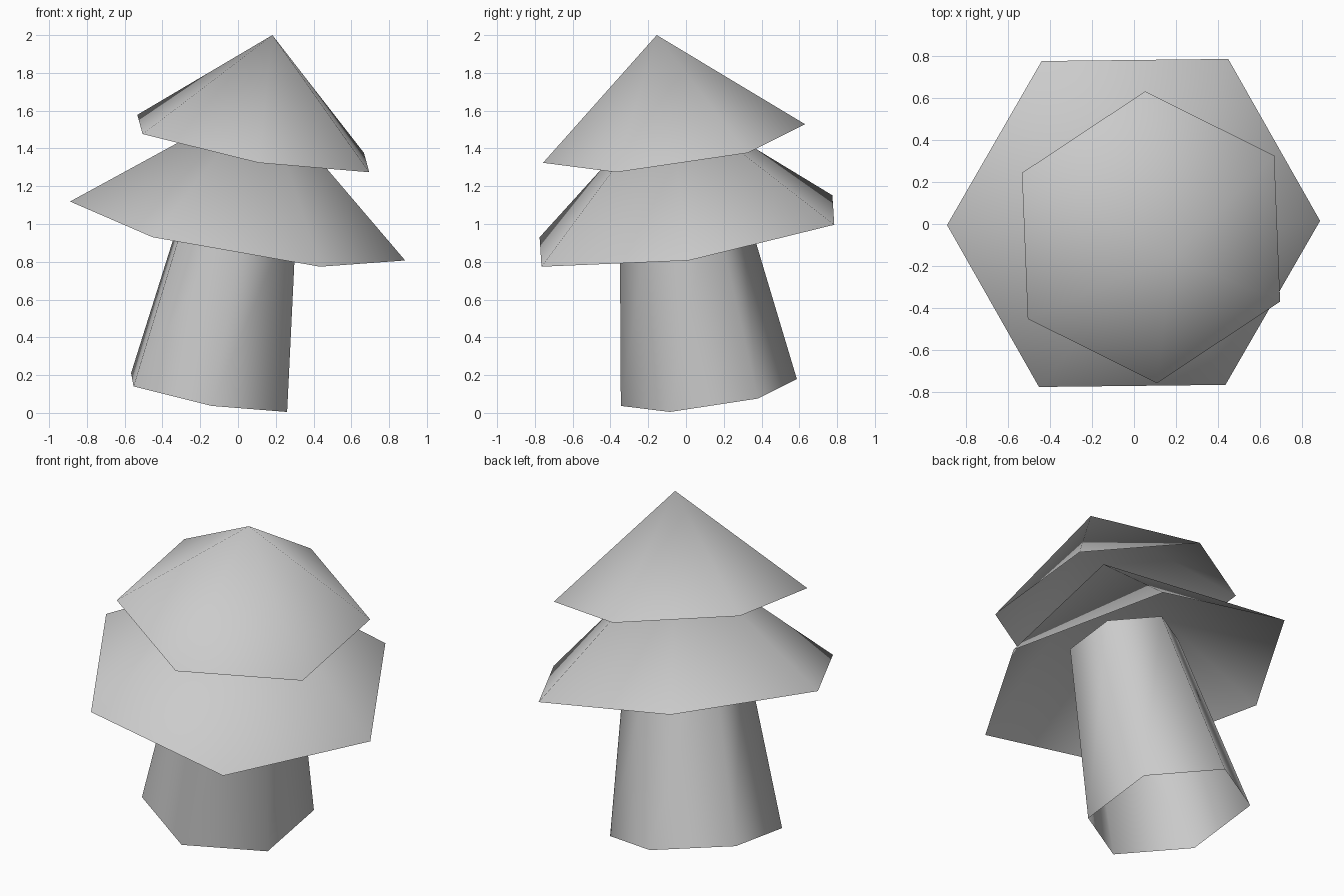
import bpy
from mathutils import Vector

cube = bpy.data.objects.get("Cube")
if cube:
    bpy.data.objects.remove(cube, do_unlink=True)

grey = bpy.data.materials.new("plain_grey")
grey.use_nodes = True
colour = (0.6, 0.6, 0.6, 1)
grey.diffuse_color = colour
grey.node_tree.nodes["Principled BSDF"].inputs["Base Color"].default_value = colour


def hexagon(centre, a, b):
    """Ring of six points from its centre and two neighbouring spokes."""
    c, a, b = Vector(centre), Vector(a), Vector(b)
    spokes = [a, b, b - a, -a, -b, a - b]
    return c, spokes


def build(name, verts, faces):
    mesh = bpy.data.meshes.new(name)
    mesh.from_pydata(verts, [], faces)
    mesh.materials.append(grey)
    mesh.shade_smooth()
    obj = bpy.data.objects.new(name, mesh)
    bpy.context.collection.objects.link(obj)
    return obj


def open_cone(name, centre, a, b, apex):
    c, spokes = hexagon(centre, a, b)
    verts = [c + s for s in spokes] + [Vector(apex)]
    return build(name, verts, [(i, (i + 1) % 6, 6) for i in range(6)])


def open_tube(name, centre, a, b, axis, taper):
    c, spokes = hexagon(centre, a, b)
    verts = [c + s for s in spokes]
    verts += [c + Vector(axis) + s * taper for s in spokes]
    faces = [(i, (i + 1) % 6, (i + 1) % 6 + 6, i + 6) for i in range(6)]
    return build(name, verts, faces)


# Leaning, tapered trunk, open at both ends
open_tube("trunk", (-0.153, 0.121, 0.108), (0.013, -0.466, -0.071),
          (0.413, -0.206, -0.103), (0.19, -0.16, 1.07), 0.67)

# Two leaning, hollow foliage tiers
open_cone("lower_foliage", (-0.002, 0.005, 0.963), (0.887, 0.01, -0.156),
          (0.45, 0.78, 0.033), (0.14, -0.095, 1.68))
open_cone("upper_foliage", (0.081, -0.063, 1.426), (0.614, -0.306, -0.152),
          (0.586, 0.388, -0.05), (0.182, -0.155, 2.0))
